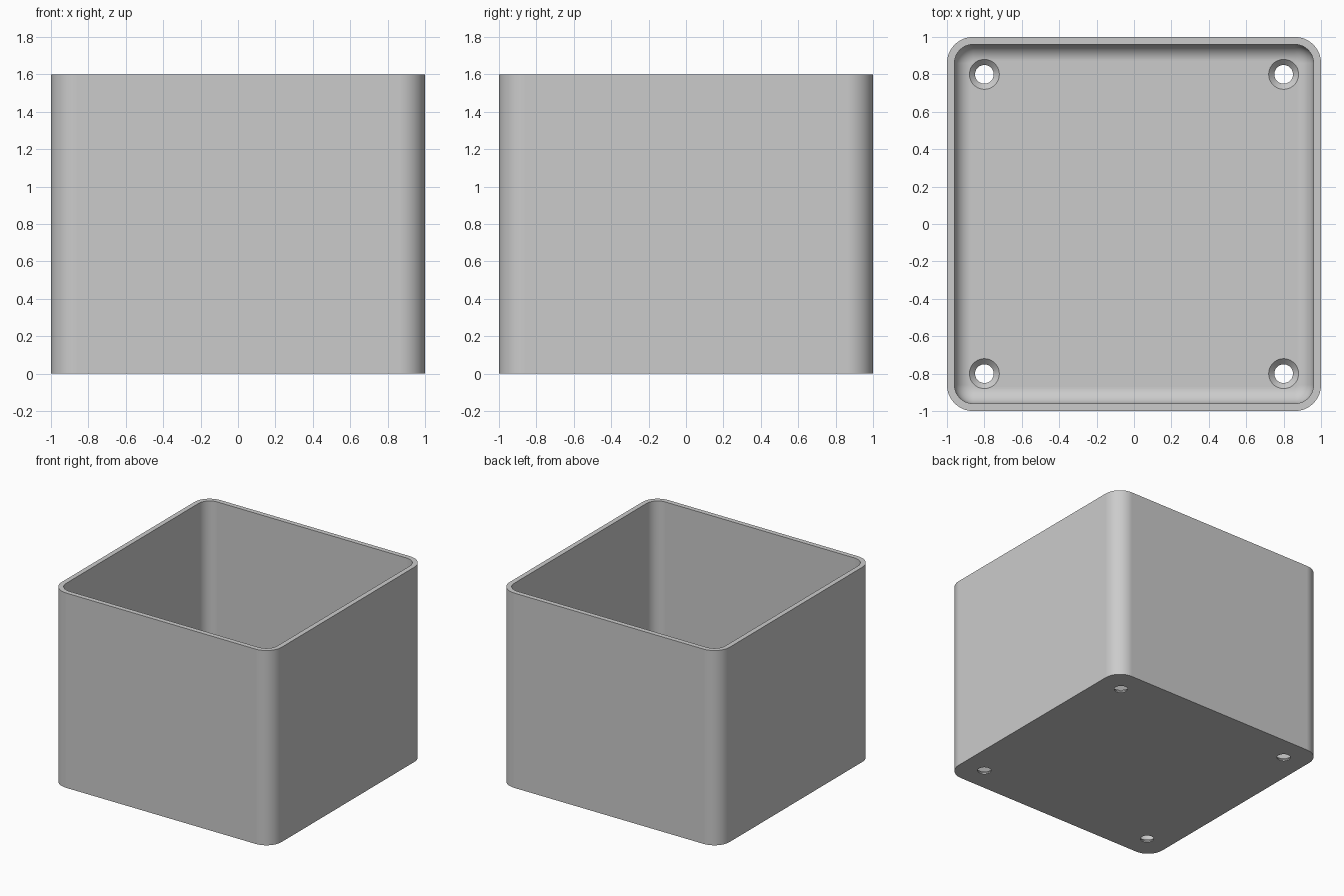
import bpy, bmesh
from math import cos, sin, pi

if "Cube" in bpy.data.objects:
    bpy.data.objects.remove(bpy.data.objects["Cube"], do_unlink=True)

HEIGHT, WALL, FLOOR = 1.6, 0.04, 0.04
OUTER_R, INNER_R, FILLET = 0.14, 0.1, 0.09
STEPS = 12

grey = bpy.data.materials.new("plain grey")
grey.use_nodes = True
colour = (0.6, 0.6, 0.6, 1)
grey.diffuse_color = colour
grey.node_tree.nodes["Principled BSDF"].inputs["Base Color"].default_value = colour


def rounded_square(bm, half, radius, z):
    """Ring of vertices around a square with rounded corners."""
    ring = []
    for corner, (sx, sy) in enumerate([(1, 1), (-1, 1), (-1, -1), (1, -1)]):
        for i in range(STEPS + 1):
            a = pi / 2 * (corner + i / STEPS)
            c = half - radius
            ring.append(bm.verts.new((sx * c + radius * cos(a), sy * c + radius * sin(a), z)))
    return ring


def lathe_ring(bm, x, y, radius, z, sides=48):
    return [bm.verts.new((x + radius * cos(2 * pi * i / sides),
                          y + radius * sin(2 * pi * i / sides), z)) for i in range(sides)]


def skin(name, bm, rings):
    """Close a stack of rings into a solid object."""
    for low, high in zip(rings, rings[1:]):
        n = len(low)
        for i in range(n):
            j = (i + 1) % n
            bm.faces.new((low[i], low[j], high[j], high[i]))
    bm.faces.new(rings[0])
    bm.faces.new(rings[-1])
    bmesh.ops.recalc_face_normals(bm, faces=bm.faces)
    mesh = bpy.data.meshes.new(name)
    bm.to_mesh(mesh)
    bm.free()
    mesh.materials.append(grey)
    obj = bpy.data.objects.new(name, mesh)
    bpy.context.collection.objects.link(obj)
    return obj


# Open box: outer shell, rim, inner wall, then the rounded edge down to the floor
bm = bmesh.new()
inner = 1 - WALL
rings = [rounded_square(bm, 1, OUTER_R, 0),
         rounded_square(bm, 1, OUTER_R, HEIGHT),
         rounded_square(bm, inner, INNER_R, HEIGHT)]
for i in range(STEPS + 1):
    a = pi / 2 * i / STEPS
    inset = FILLET * (1 - cos(a))
    rings.append(rounded_square(bm, inner - inset, INNER_R - inset,
                                FLOOR + FILLET * (1 - sin(a))))
box = skin("open_box", bm, rings)

# Countersunk screw holes in the four floor corners
cutters = []
for x in (-0.8, 0.8):
    for y in (-0.8, 0.8):
        bm = bmesh.new()
        profile = [(0.05, -0.1), (0.05, 0.01), (0.08, FLOOR), (0.08, FLOOR + 0.1)]
        cutter = skin("screw_hole_cutter", bm, [lathe_ring(bm, x, y, r, z) for r, z in profile])
        cutter.hide_render = True
        cutters.append(cutter)

bpy.ops.object.select_all(action="DESELECT")
box.select_set(True)
bpy.context.view_layer.objects.active = box
for cutter in cutters:
    cut = box.modifiers.new("screw_hole", "BOOLEAN")
    cut.operation, cut.solver, cut.object = "DIFFERENCE", "EXACT", cutter
    bpy.ops.object.modifier_apply(modifier=cut.name)
    bpy.data.objects.remove(cutter, do_unlink=True)

# Smooth rounded corners, crisp rims, flat large faces
bpy.ops.object.shade_smooth_by_angle(angle=pi / 6)
flat = box.modifiers.new("flat_faces", "WEIGHTED_NORMAL")
flat.keep_sharp = True
